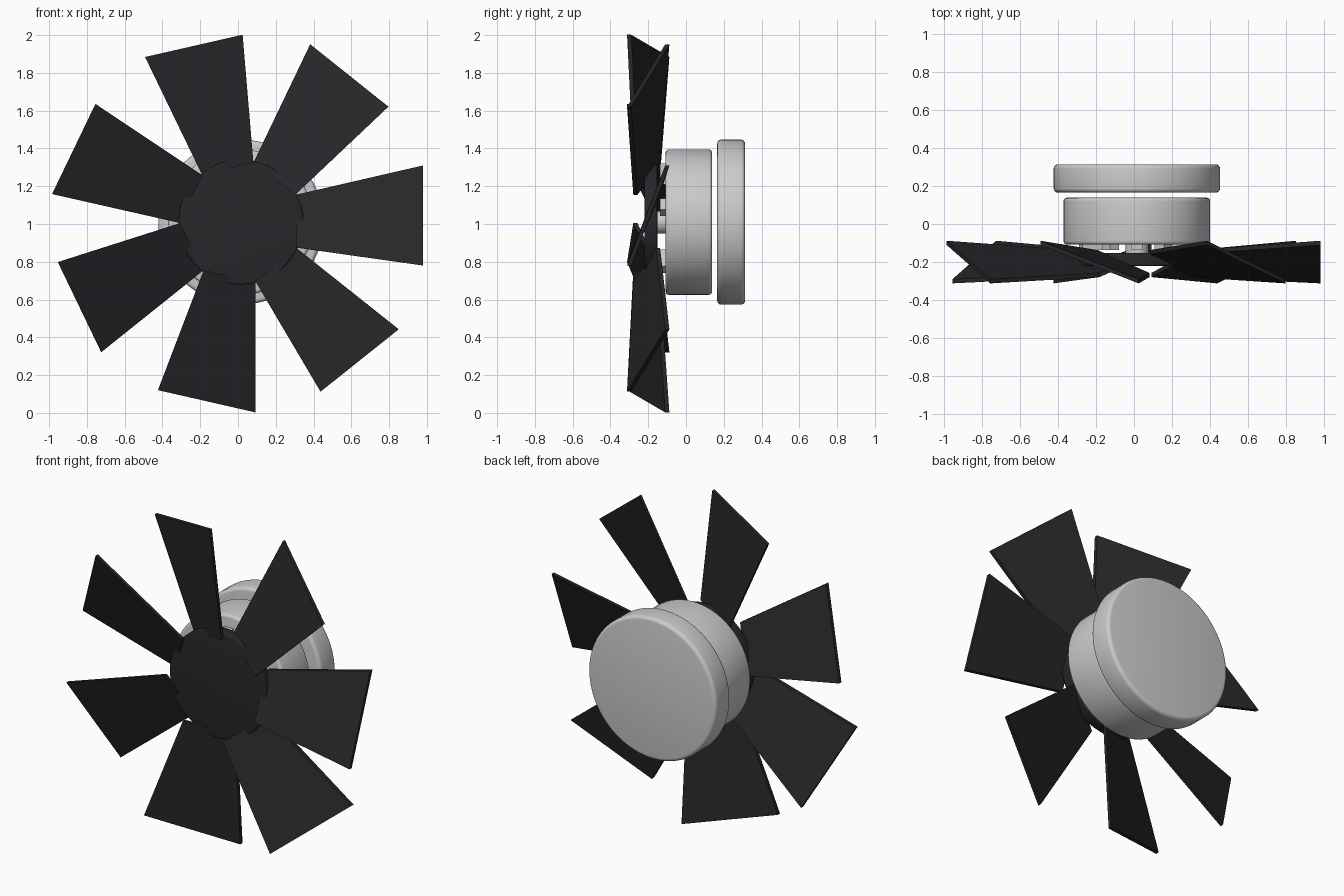
import bpy, bmesh, math

if "Cube" in bpy.data.objects:
    bpy.data.objects.remove(bpy.data.objects["Cube"])

CX, CZ = 0.015, 1.01          # fan axis, running along y
BLADES = 7

dark = bpy.data.materials.new("dark_plastic")
dark.diffuse_color = (0.02, 0.02, 0.022, 1)
dark.use_nodes = True
dark.node_tree.nodes["Principled BSDF"].inputs["Base Color"].default_value = dark.diffuse_color


def finish(bm, name, mat=None, smooth=False):
    bmesh.ops.recalc_face_normals(bm, faces=bm.faces)
    me = bpy.data.meshes.new(name)
    bm.to_mesh(me)
    bm.free()
    ob = bpy.data.objects.new(name, me)
    bpy.context.collection.objects.link(ob)
    if mat:
        me.materials.append(mat)
    if smooth:
        bpy.ops.object.select_all(action='DESELECT')
        ob.select_set(True)
        bpy.context.view_layer.objects.active = ob
        bpy.ops.object.shade_smooth_by_angle(angle=math.radians(35))
    return ob


def drum(name, r, y0, y1, round_r, mat=None, segs=64, steps=4):
    """Closed disc on the fan axis with rounded rims."""
    prof = []
    for i in range(steps + 1):
        a = math.pi / 2 * i / steps
        prof.append((r - round_r + round_r * math.sin(a), y0 + round_r - round_r * math.cos(a)))
    prof += [(pr, y0 + y1 - py) for pr, py in reversed(prof)]
    bm = bmesh.new()
    rings = []
    for pr, py in prof:
        rings.append([bm.verts.new((CX + pr * math.cos(2 * math.pi * k / segs), py,
                                    CZ + pr * math.sin(2 * math.pi * k / segs)))
                      for k in range(segs)])
    for a, b in zip(rings, rings[1:]):
        for k in range(segs):
            n = (k + 1) % segs
            bm.faces.new((a[k], a[n], b[n], b[k]))
    bm.faces.new(rings[0])
    bm.faces.new(rings[-1])
    return finish(bm, name, mat, True)


def radial_slab(name, outline, thick, angle, mat=None):
    """Four (radial, y, tangential) corners thickened along y and turned about the axis."""
    c, s = math.cos(angle), math.sin(angle)
    bm = bmesh.new()
    front, back = [[bm.verts.new((CX + u * c - w * s, y + d, CZ + u * s + w * c))
                    for u, y, w in outline] for d in (-thick / 2, thick / 2)]
    bm.faces.new(front)
    bm.faces.new(back)
    for i in range(4):
        j = (i + 1) % 4
        bm.faces.new((front[i], front[j], back[j], back[i]))
    return finish(bm, name, mat)


# motor body and separate rear cap
drum("motor_body", 0.385, -0.108, 0.138, 0.018)
drum("rear_cap", 0.437, 0.165, 0.313, 0.022)

# hub plate
drum("hub", 0.33, -0.22, -0.152, 0.008, dark)

# pitched, slightly twisted blades
blade = [(0.292, -0.268, -0.135), (0.965, -0.301, -0.23),
         (0.965, -0.099, 0.30), (0.292, -0.148, 0.145)]
for i in range(BLADES):
    radial_slab(f"blade_{i + 1}", blade, 0.022, 2 * math.pi * i / BLADES, dark)

# short axle and small lugs between hub and motor
drum("axle", 0.06, -0.165, -0.10, 0.004, None, 32)
lug = [(0.2, -0.12, -0.03), (0.31, -0.12, -0.03), (0.31, -0.12, 0.03), (0.2, -0.12, 0.03)]
for i in range(5):
    radial_slab(f"motor_lug_{i + 1}", lug, 0.035, math.pi / 2 + 2 * math.pi * i / 5)
